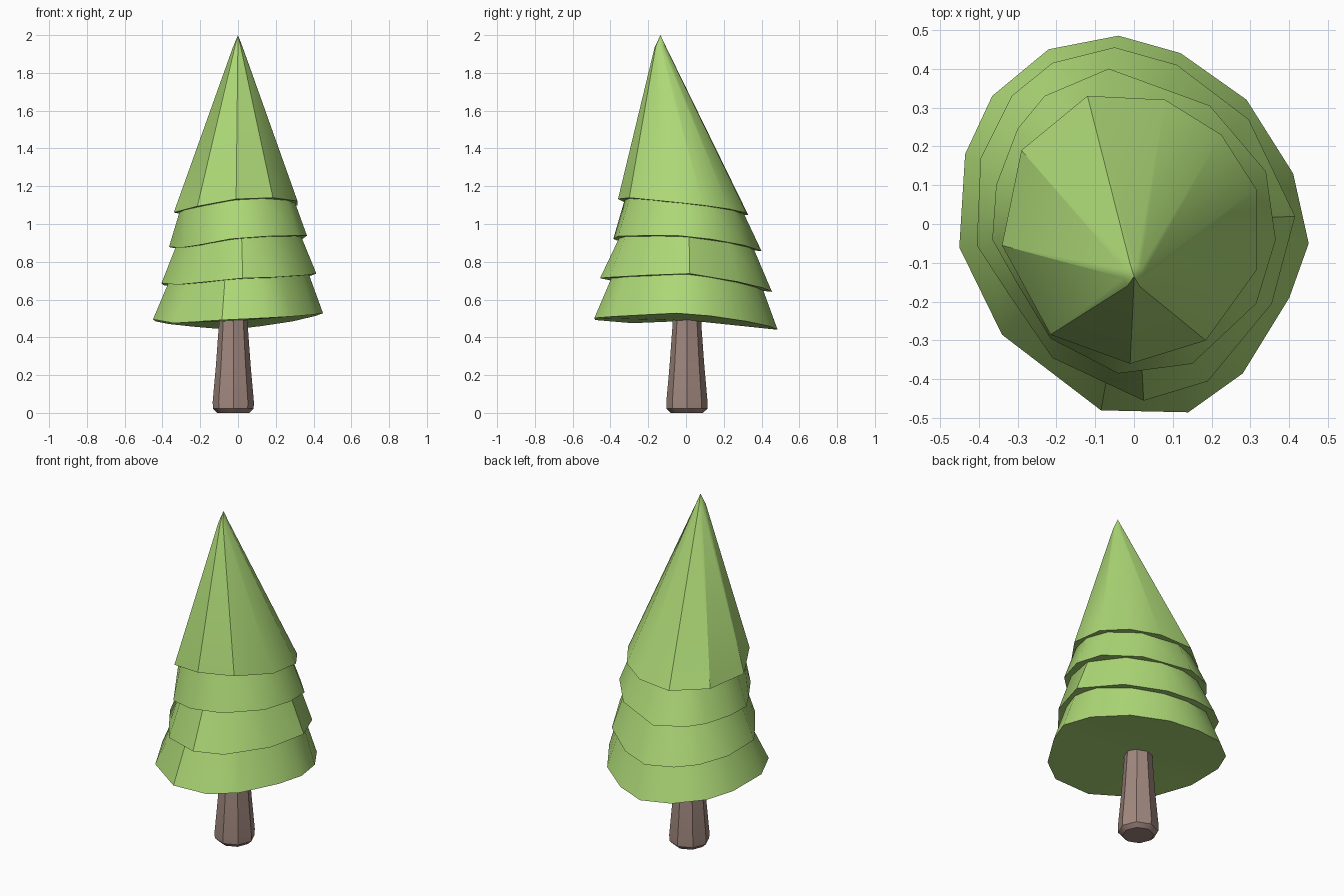
import bpy, bmesh, math

if "Cube" in bpy.data.objects:
    bpy.data.objects.remove(bpy.data.objects["Cube"])


def material(name, rgb):
    m = bpy.data.materials.new(name)
    m.diffuse_color = (*rgb, 1)
    m.use_nodes = True
    m.node_tree.nodes["Principled BSDF"].inputs["Base Color"].default_value = m.diffuse_color
    return m


GREEN = material("leaf green", (0.423, 0.70, 0.185))
BROWN = material("bark brown", (0.356, 0.246, 0.212))


def lerp_table(table, a):
    """Periodic linear interpolation of (angle, value) pairs."""
    t = sorted(table)
    t = [(t[-1][0] - 2 * math.pi, t[-1][1])] + t + [(t[0][0] + 2 * math.pi, t[0][1])]
    for (a0, v0), (a1, v1) in zip(t, t[1:]):
        if a0 <= a <= a1:
            return v0 + (v1 - v0) * (a - a0) / (a1 - a0)


def loft(name, rings, mat, tip=None):
    """Skin equal-sized rings; close the bottom, and the top with a point or a fan."""
    bm = bmesh.new()
    loops = [[bm.verts.new(p) for p in r] for r in rings]
    n = len(loops[0])
    for lo, hi in zip(loops, loops[1:]):
        for i in range(n):
            j = (i + 1) % n
            bm.faces.new((lo[i], lo[j], hi[j], hi[i]))
    for loop, point in ((loops[0], None), (loops[-1], tip)):
        if point is None:
            point = [sum(v.co[k] for v in loop) / n for k in range(3)]
        c = bm.verts.new(point)
        for i in range(n):
            bm.faces.new((loop[i], loop[(i + 1) % n], c))
    bmesh.ops.recalc_face_normals(bm, faces=bm.faces)
    me = bpy.data.meshes.new(name)
    bm.to_mesh(me)
    bm.free()
    me.materials.append(mat)
    ob = bpy.data.objects.new(name, me)
    bpy.context.collection.objects.link(ob)
    bpy.ops.object.select_all(action='DESELECT')
    ob.select_set(True)
    bpy.context.view_layer.objects.active = ob
    bpy.ops.object.shade_smooth_by_angle(angle=math.radians(35))
    return ob


# Irregular skirt outlines seen from above, bottom tier first
OUTLINES = [
    [(-.04, .485), (.12, .44), (.29, .32), (.41, .13), (.45, -.05), (.40, -.19), (.28, -.385),
     (.14, -.485), (-.085, -.48), (-.34, -.285), (-.45, -.06), (-.435, .18), (-.365, .33), (-.22, .45)],
    [(-.05, .455), (.11, .41), (.295, .27), (.415, .02), (.355, -.205), (.19, -.405), (.025, -.455),
     (-.21, -.345), (-.32, -.185), (-.405, -.055), (-.395, .17), (-.315, .33), (-.21, .415)],
    [(-.065, .40), (.195, .305), (.34, .135), (.365, -.04), (.315, -.205), (.15, -.36), (-.04, -.385),
     (-.215, -.295), (-.30, -.155), (-.365, -.04), (-.355, .10), (-.30, .245), (-.23, .33)],
    [(-.12, .33), (.08, .32), (.225, .23), (.315, .09), (.315, -.12), (.185, -.30), (-.01, -.36),
     (-.215, -.285), (-.34, -.055), (-.29, .19)],
]
# Hem heights at right, back, left, front-left, front, front-right
HEMS = [(.53, .44, .50, .475, .495, .51), (.74, .64, .69, .675, .712, .72),
        (.938, .855, .88, .872, .925, .94), (1.11, 1.045, 1.055, 1.08, 1.132, 1.14)]
DIRS = [math.radians(d) for d in (0, 95, 180, -140, -92, -55)]


def hem(k, a):
    return lerp_table(list(zip(DIRS, HEMS[k])), a)


# Tree skirts: each rises to just inside the hem of the next one
for k, outline in enumerate(OUTLINES):
    angles = [math.atan2(y, x) for x, y in outline]
    low = [(x, y, hem(k, a)) for (x, y), a in zip(outline, angles)]
    if k < 3:
        radii = [(math.atan2(y, x), math.hypot(x, y)) for x, y in OUTLINES[k + 1]]
        high = []
        for a in angles:
            r = lerp_table(radii, a) * 0.9
            high.append((r * math.cos(a), r * math.sin(a), hem(k + 1, a) + 0.01))
        loft(f"foliage_tier_{k + 1}", [low, high], GREEN)
    else:
        # Leaning crown with a small blunt ring below its tip
        neck = [(x * .08, -.134 + y * .09, 1.935) for x, y in outline]
        loft("foliage_crown", [low, neck], GREEN, tip=(0, -.135, 2.0))

# Trunk: tapered octagon with a chamfered foot
PROFILE = [(.085, 0), (.108, .022), (.109, .06), (.092, .25), (.076, .47), (.074, .56)]
rings = [[(-.025 + r * math.cos(i * math.pi / 4), .005 + r * math.sin(i * math.pi / 4), z)
          for i in range(8)] for r, z in PROFILE]
loft("trunk", rings, BROWN)
